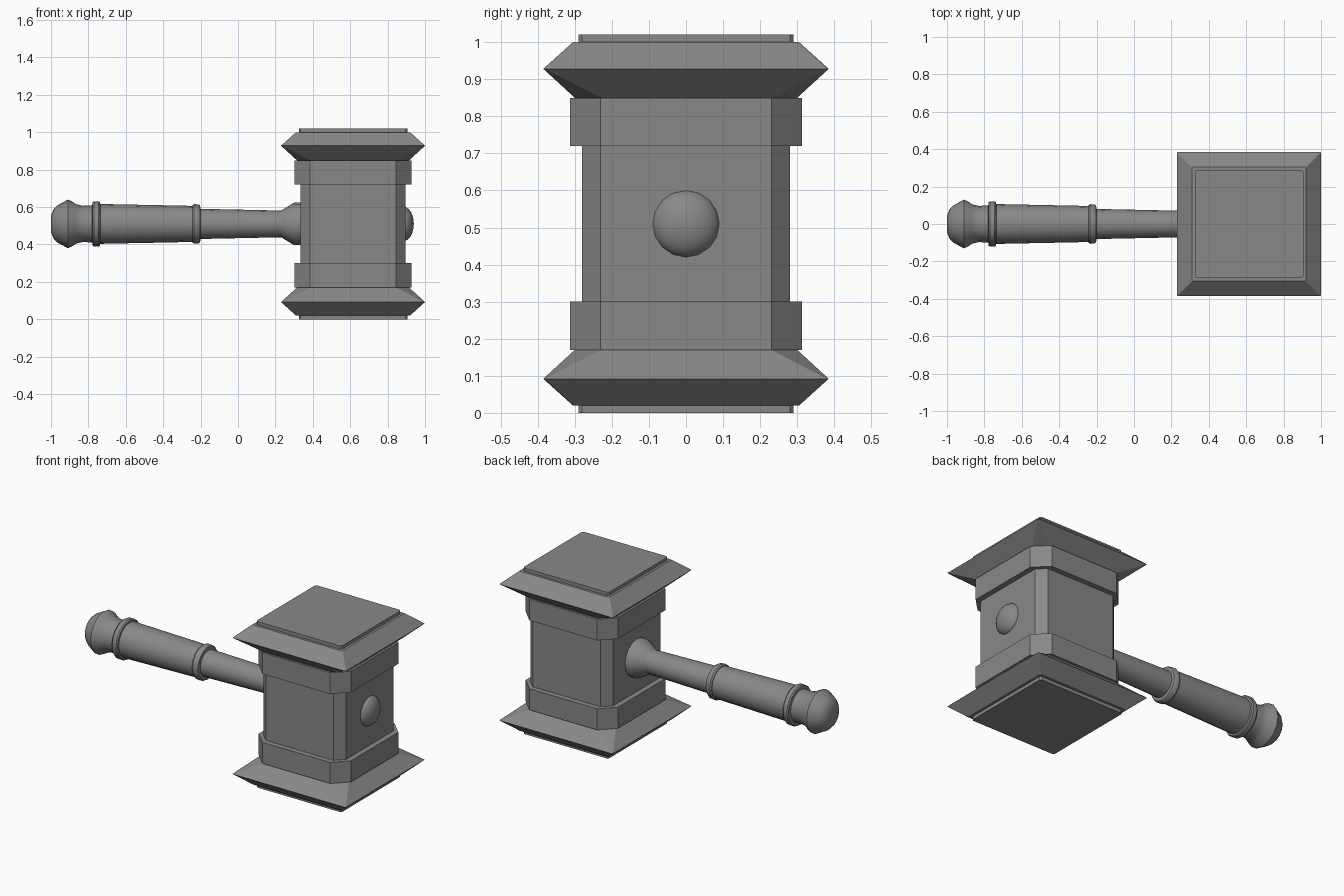
import bpy, bmesh, math
from mathutils import Matrix

if "Cube" in bpy.data.objects:
    bpy.data.objects.remove(bpy.data.objects["Cube"], do_unlink=True)

HEAD_X = 0.615
MID_Z = 0.51
SIDES = 16

GREY = (0.25, 0.25, 0.25, 1)
metal = bpy.data.materials.new("plain grey")
metal.use_nodes = True
metal.diffuse_color = GREY
metal.node_tree.nodes["Principled BSDF"].inputs["Base Color"].default_value = GREY


def finish(name, bm, smooth=False):
    bmesh.ops.recalc_face_normals(bm, faces=bm.faces)
    mesh = bpy.data.meshes.new(name)
    bm.to_mesh(mesh)
    bm.free()
    mesh.materials.append(metal)
    obj = bpy.data.objects.new(name, mesh)
    bpy.context.collection.objects.link(obj)
    if smooth:
        bpy.ops.object.select_all(action="DESELECT")
        obj.select_set(True)
        bpy.context.view_layer.objects.active = obj
        bpy.ops.object.shade_smooth_by_angle(angle=math.radians(35))
    return obj


def loft(bm, rings):
    """Join equal-sized vertex rings and cap both ends."""
    n = len(rings[0])
    for a, b in zip(rings, rings[1:]):
        for i in range(n):
            j = (i + 1) % n
            bm.faces.new((a[i], a[j], b[j], b[i]))
    bm.faces.new(rings[0])
    bm.faces.new(rings[-1])


def block(name, levels):
    """Square block with cut corners; levels are (z, half width, half flat)."""
    bm = bmesh.new()
    rings = []
    for z, h, f in levels:
        quarter = [(h, -f), (h, f)]
        ring = []
        for _ in range(4):
            ring += [bm.verts.new((HEAD_X + x, y, z)) for x, y in quarter]
            quarter = [(-y, x) for x, y in quarter]
        rings.append(ring)
    loft(bm, rings)
    return finish(name, bm)


def turned(name, profile):
    """Round part along x; profile is (x, radius)."""
    bm = bmesh.new()
    rings = []
    for x, r in profile:
        angles = [math.tau * i / SIDES for i in range(SIDES)]
        rings.append([bm.verts.new((x, r * math.cos(a), MID_Z + r * math.sin(a)))
                      for a in angles])
    loft(bm, rings)
    return finish(name, bm, smooth=True)


# Head: core, then matching band, flange and face plate at each end
block("head_core", [(0.16, 0.28, 0.23), (0.86, 0.28, 0.23)])
for end, sign in (("lower", -1), ("upper", 1)):
    def at(levels):
        return [(MID_Z + sign * d, h, f) for d, h, f in levels]
    block(end + "_band", at([(0.21, 0.313, 0.23), (0.34, 0.313, 0.23)]))
    block(end + "_flange", at([(0.34, 0.30, 0.23), (0.418, 0.385, 0.38),
                               (0.49, 0.305, 0.30)]))
    block(end + "_plate", at([(0.488, 0.29, 0.28), (0.51, 0.29, 0.28)]))

# Handle
turned("pommel", [(-1.0, 0.045), (-0.985, 0.08), (-0.965, 0.1), (-0.91, 0.13),
                  (-0.89, 0.122), (-0.865, 0.105), (-0.83, 0.097), (-0.76, 0.1)])
turned("grip", [(-0.76, 0.107), (-0.22, 0.096)])
turned("pommel_ring", [(-0.78, 0.098), (-0.777, 0.116), (-0.77, 0.121),
                       (-0.745, 0.121), (-0.738, 0.116), (-0.735, 0.1)])
turned("grip_ring", [(-0.246, 0.09), (-0.243, 0.1), (-0.235, 0.106),
                     (-0.21, 0.104), (-0.203, 0.099), (-0.2, 0.08)])
turned("shaft", [(-0.22, 0.081), (0.25, 0.071)])
turned("collar", [(0.23, 0.071), (0.30, 0.114), (0.35, 0.114)])

# Flattened knob on the far side of the head
bm = bmesh.new()
place = (Matrix.Translation((HEAD_X + 0.27, 0, MID_Z))
         @ Matrix.Diagonal((0.055, 0.092, 0.092, 1))
         @ Matrix.Rotation(math.pi / 2, 4, "Y"))
bmesh.ops.create_uvsphere(bm, u_segments=SIDES, v_segments=12, radius=1, matrix=place)
finish("end_knob", bm, smooth=True)
